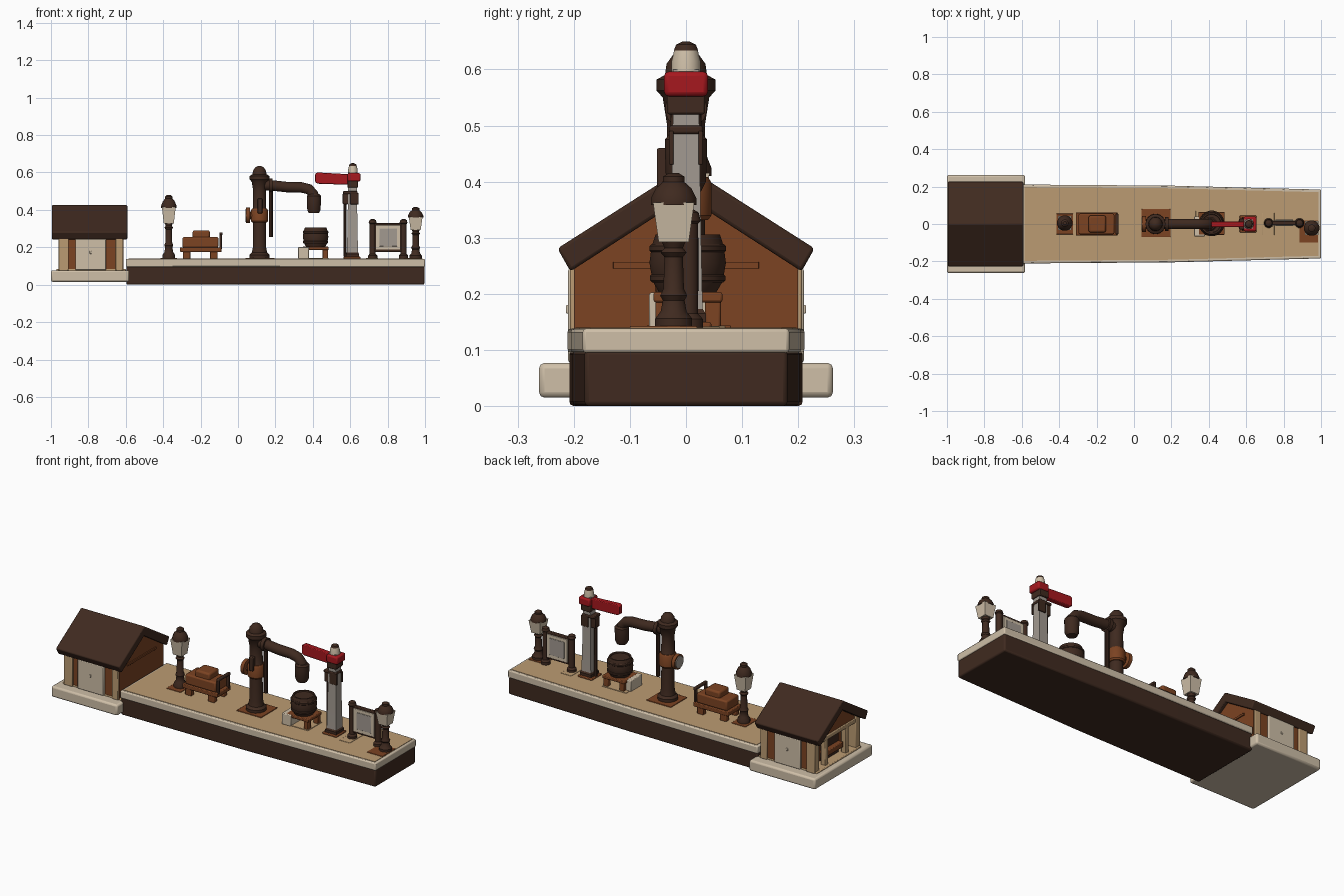
import bpy, bmesh, math
from mathutils import Vector


def material(name, rgb):
    m = bpy.data.materials.new(name)
    m.diffuse_color = (*rgb, 1)
    return m


DARK = material("dark brown", (0.050, 0.023, 0.014))
RUST = material("rust brown", (0.20, 0.056, 0.016))
TAN = material("tan", (0.50, 0.33, 0.17))
CREAM = material("cream", (0.62, 0.52, 0.39))
GREY = material("warm grey", (0.36, 0.32, 0.28))
RED = material("signal red", (0.38, 0.009, 0.013))


def finish(name, bm, mats, bevel=0.0):
    bmesh.ops.recalc_face_normals(bm, faces=bm.faces)
    me = bpy.data.meshes.new(name)
    bm.to_mesh(me)
    bm.free()
    for m in mats:
        me.materials.append(m)
    ob = bpy.data.objects.new(name, me)
    bpy.context.collection.objects.link(ob)
    if bevel:
        b = ob.modifiers.new("bevel", 'BEVEL')
        b.width, b.segments, b.limit_method = bevel, 2, 'ANGLE'
    bpy.context.view_layer.objects.active = ob
    bpy.ops.object.select_all(action='DESELECT')
    ob.select_set(True)
    bpy.ops.object.shade_smooth_by_angle(angle=math.radians(35))
    return ob


def prism(name, pts, plane, a, b, mat, bevel=0.0):
    """Extrude a 2D outline from a to b along the axis missing from the plane name."""
    put = {'xy': lambda p, t: (p[0], p[1], t), 'xz': lambda p, t: (p[0], t, p[1]),
           'yz': lambda p, t: (t, p[0], p[1])}[plane]
    bm = bmesh.new()
    lo = [bm.verts.new(put(p, a)) for p in pts]
    hi = [bm.verts.new(put(p, b)) for p in pts]
    bm.faces.new(lo)
    bm.faces.new(hi)
    for i in range(len(pts)):
        j = (i + 1) % len(pts)
        bm.faces.new((lo[i], lo[j], hi[j], hi[i]))
    return finish(name, bm, [mat], bevel)


def box(name, x0, x1, y0, y1, z0, z1, mat, bevel=0.004):
    return prism(name, [(x0, y0), (x1, y0), (x1, y1), (x0, y1)], 'xy', z0, z1, mat, bevel)


def lathe(name, x, y, profile, mat, n=20, axis='z'):
    """Turn (radius, height) pairs around an upright or sideways axis."""
    bm = bmesh.new()
    rings = []
    for r, h in profile:
        ring = []
        for i in range(n):
            t = 2 * math.pi * (i + 0.5) / n
            c, s = r * math.cos(t), r * math.sin(t)
            ring.append(bm.verts.new((x + c, y + s, h) if axis == 'z' else (h, x + c, y + s)))
        rings.append(ring)
    for p, q in zip(rings, rings[1:]):
        for i in range(n):
            bm.faces.new((p[i], p[(i + 1) % n], q[(i + 1) % n], q[i]))
    bm.faces.new(rings[0])
    bm.faces.new(rings[-1])
    return finish(name, bm, [mat])


def tube(name, path, r, mat, n=16):
    """Sweep a circle along a path lying in an xz plane."""
    bm = bmesh.new()
    pts = [Vector(p) for p in path]
    rings = []
    for i, p in enumerate(pts):
        d = (pts[min(i + 1, len(pts) - 1)] - pts[max(i - 1, 0)]).normalized()
        u = Vector((0, 1, 0))
        v = d.cross(u).normalized()
        rings.append([bm.verts.new(p + r * (math.cos(2 * math.pi * k / n) * u + math.sin(2 * math.pi * k / n) * v))
                      for k in range(n)])
    for p, q in zip(rings, rings[1:]):
        for k in range(n):
            bm.faces.new((p[k], p[(k + 1) % n], q[(k + 1) % n], q[k]))
    bm.faces.new(rings[0])
    bm.faces.new(rings[-1])
    return finish(name, bm, [mat])


# Platform: dark body, cream slab, tan walking surface
def outline(inset):
    half = [(-0.6 + inset, 0.211 - inset), (0.2, 0.205 - inset), (1.0 - inset, 0.184 - inset)]
    return [(x, -y) for x, y in half] + [(x, y) for x, y in reversed(half)]


prism("platform_body", outline(0.003), 'xy', 0.0, 0.1, DARK, 0.008)
prism("platform_slab", outline(0.0), 'xy', 0.095, 0.138, CREAM, 0.006)
prism("platform_surface", outline(0.014), 'xy', 0.136, 0.140, TAN)

# House base and walls
box("house_base", -1.0, -0.582, -0.262, 0.262, 0.015, 0.077, CREAM, 0.01)
box("house_floor", -0.97, -0.6, -0.2, 0.2, 0.07, 0.085, TAN)
gable = [(-0.2, 0.075), (0.2, 0.075), (0.2, 0.27), (0, 0.395), (-0.2, 0.27)]
prism("right_gable_wall", gable, 'yz', -0.65, -0.612, RUST)
prism("left_gable_panel", [(-0.2, 0.24), (0.2, 0.24), (0.2, 0.27), (0, 0.395), (-0.2, 0.27)],
      'yz', -0.95, -0.925, RUST)
box("left_beam", -0.957, -0.92, -0.2, 0.2, 0.225, 0.25, TAN)
box("left_back_wall", -0.9, -0.885, -0.19, 0.19, 0.08, 0.27, RUST, 0)
box("gable_rail", -0.616, -0.606, -0.13, 0.13, 0.245, 0.257, RUST, 0.001)
for s in (-1, 1):
    side = "front" if s < 0 else "back"
    lo, hi = sorted((s * 0.17, s * 0.197))
    box(side + "_wall", -0.95, -0.62, lo, hi, 0.075, 0.275, RUST, 0)
    plo, phi = sorted((s * 0.165, s * 0.207))
    box(side + "_left_post", -0.96, -0.905, plo, phi, 0.075, 0.275, TAN)
    box(side + "_right_post", -0.655, -0.615, plo, phi, 0.075, 0.275, TAN)
    box(side + "_door", -0.87, -0.705, *sorted((s * 0.19, s * 0.21)), 0.078, 0.245, CREAM)
    box(side + "_door_handle", -0.793, -0.783, *sorted((s * 0.205, s * 0.214)), 0.165, 0.18, CREAM, 0.002)
    box(side + "_end_post", -0.957, -0.925, *sorted((s * 0.08, s * 0.105)), 0.08, 0.235, TAN)
# Bench inside the open left end
box("shelter_bench", -0.945, -0.9, -0.075, 0.075, 0.12, 0.15, RUST)
box("shelter_bench_back", -0.915, -0.9, -0.075, 0.075, 0.08, 0.205, DARK)
# Roof as one folded slab
prism("roof", [(0.229, 0.281), (0, 0.427), (-0.229, 0.281), (-0.206, 0.24), (0, 0.373), (0.206, 0.24)],
      'yz', -0.995, -0.592, DARK, 0.006)


# Lamps
def lamp(name, x, y, z, k):
    def up(h):
        return z + h * k
    lathe(name + "_post", x, y, [(0.034, z), (0.034, up(0.02)), (0.024, up(0.035)), (0.02, up(0.06)), (0.025, up(0.07)),
                                 (0.019, up(0.085)), (0.017, up(0.155)), (0.024, up(0.165)), (0.017, up(0.175)),
                                 (0.024, up(0.195))], DARK, 12)
    lathe(name + "_glass", x, y, [(0.038, up(0.188)), (0.052, up(0.275))], CREAM, 4)
    lathe(name + "_cap", x, y, [(0.042, up(0.27)), (0.042, up(0.284)), (0.033, up(0.306)), (0.02, up(0.32)),
                                (0.02, up(0.332)), (0.009, up(0.34))], DARK, 12)


box("lamp_pad_1", -0.415, -0.325, -0.055, 0.055, 0.138, 0.143, RUST, 0.002)
lamp("left_lamp", -0.37, 0.005, 0.14, 1.0)
box("lamp_pad_2", 0.885, 0.985, -0.1, 0.02, 0.138, 0.143, RUST, 0.002)
lamp("right_lamp", 0.95, -0.022, 0.14, 0.81)

# Luggage cart with trunks
box("cart_bed", -0.31, -0.088, -0.062, 0.062, 0.175, 0.2, RUST)
for x in (-0.275, -0.13):
    for y in (-0.045, 0.045):
        box("cart_leg", x - 0.02, x + 0.02, y - 0.014, y + 0.014, 0.138, 0.18, RUST)
box("cart_trunk", -0.297, -0.105, -0.055, 0.055, 0.198, 0.255, RUST, 0.008)
box("cart_small_trunk", -0.243, -0.15, -0.045, 0.045, 0.245, 0.29, RUST, 0.01)
for y in (-0.045, 0.045):
    box("cart_handle_post", -0.1, -0.085, y - 0.008, y + 0.008, 0.19, 0.275, DARK)
box("cart_handle", -0.1, -0.083, -0.055, 0.055, 0.265, 0.28, DARK)

# Water crane
box("crane_pad", 0.04, 0.195, -0.07, 0.08, 0.138, 0.144, RUST, 0.002)
lathe("crane_column", 0.115, 0, [(0.054, 0.14), (0.054, 0.16), (0.041, 0.172), (0.036, 0.2), (0.034, 0.335), (0.042, 0.345),
                                 (0.042, 0.4), (0.035, 0.41), (0.034, 0.5), (0.042, 0.55), (0.053, 0.562), (0.053, 0.582),
                                 (0.038, 0.59), (0.035, 0.61), (0.022, 0.628), (0.006, 0.635)], DARK)
lathe("crane_collar", 0.115, 0, [(0.04, 0.332), (0.046, 0.34), (0.046, 0.398), (0.04, 0.408)], RUST)
lathe("valve_wheel", 0, 0.37, [(0.02, 0.1), (0.02, 0.066), (0.042, 0.064), (0.042, 0.044)], RUST, 20, 'x')
lathe("valve_dial", 0, 0.37, [(0.034, 0.046), (0.034, 0.039)], GREY, 20, 'x')
tube("crane_arm", [(0.12, 0, 0.53), (0.17, 0, 0.532), (0.26, 0, 0.522), (0.34, 0, 0.52), (0.38, 0, 0.51), (0.402, 0, 0.485),
                   (0.406, 0, 0.44)], 0.028, DARK)
lathe("arm_flange", 0, 0.53, [(0.037, 0.165), (0.037, 0.185)], DARK, 20, 'x')
lathe("crane_spout", 0.406, 0, [(0.027, 0.382), (0.036, 0.4), (0.038, 0.455), (0.038, 0.475), (0.03, 0.485)], DARK)
tube("drain_pipe", [(0.176, 0, 0.51), (0.176, 0, 0.255)], 0.012, DARK, 10)
box("crane_lever", 0.105, 0.13, -0.052, -0.02, 0.38, 0.46, DARK)

# Barrel on its stand
box("barrel_pad", 0.33, 0.485, -0.06, 0.07, 0.138, 0.143, TAN, 0.001)
box("barrel_stand", 0.345, 0.485, -0.058, 0.065, 0.185, 0.203, RUST)
for x in (0.365, 0.467):
    for y in (-0.04, 0.048):
        box("stand_leg", x - 0.014, x + 0.014, y - 0.014, y + 0.014, 0.138, 0.19, RUST)
lathe("barrel", 0.415, 0.003, [(0.05, 0.2), (0.063, 0.222), (0.069, 0.255), (0.065, 0.285), (0.058, 0.306), (0.05, 0.306),
                               (0.048, 0.3)], DARK)
for z, r in ((0.228, 0.068), (0.281, 0.069)):
    lathe("barrel_band", 0.415, 0.003, [(r - 0.004, z - 0.008), (r, z - 0.004), (r, z + 0.004), (r - 0.004, z + 0.008)], DARK)
box("small_crate", 0.322, 0.38, -0.066, 0.04, 0.138, 0.202, CREAM)

# Semaphore signal
box("signal_foot", 0.565, 0.655, -0.045, 0.045, 0.138, 0.15, RUST)
lathe("signal_post", 0.612, 0, [(0.044, 0.145), (0.042, 0.17), (0.038, 0.3), (0.033, 0.52), (0.033, 0.6)], GREY, 4)
lathe("signal_post_cuff", 0.612, 0, [(0.05, 0.145), (0.05, 0.165), (0.04, 0.175)], DARK, 4)
box("signal_bracket", 0.562, 0.64, -0.03, 0.03, 0.485, 0.5, DARK)
box("signal_lamp", 0.56, 0.59, -0.022, 0.022, 0.43, 0.49, DARK)
for s in (-1, 1):
    box("signal_side_plate", 0.6, 0.645, *sorted((s * 0.022, s * 0.03)), 0.43, 0.49, DARK, 0.002)
box("signal_head", 0.585, 0.642, -0.034, 0.034, 0.52, 0.56, DARK)
tube("signal_rod", [(0.572, 0, 0.15), (0.572, 0, 0.5)], 0.009, DARK, 8)
prism("signal_arm", [(0.413, 0.548), (0.425, 0.54), (0.57, 0.535), (0.6, 0.535), (0.6, 0.592), (0.57, 0.592), (0.425, 0.6), (0.413, 0.594)],
      'xz', -0.016, 0.014, RED, 0.004)
box("signal_arm_hub", 0.585, 0.655, -0.039, 0.039, 0.552, 0.596, RED, 0.008)
lathe("signal_finial", 0.614, 0, [(0.027, 0.585), (0.026, 0.615), (0.021, 0.636)], CREAM, 16)
lathe("signal_finial_tip", 0.614, 0, [(0.022, 0.634), (0.018, 0.644), (0.006, 0.65)], DARK, 16)

# Notice board
for x in (0.72, 0.885):
    lathe("board_post", x, 0.005, [(0.026, 0.14), (0.026, 0.155), (0.017, 0.165), (0.017, 0.325), (0.022, 0.33), (0.018, 0.345),
                                   (0.006, 0.352)], DARK, 12)
box("board_post_pad", 0.685, 0.75, -0.06, 0.06, 0.138, 0.142, TAN, 0.001)
box("board_frame", 0.725, 0.88, -0.005, 0.015, 0.175, 0.33, DARK)
for y in (-0.009, 0.014):
    box("board_border", 0.738, 0.867, y, y + 0.006, 0.187, 0.318, CREAM, 0.001)
for y in (-0.012, 0.018):
    box("board_panel", 0.757, 0.85, y, y + 0.005, 0.205, 0.3, GREY, 0.001)
